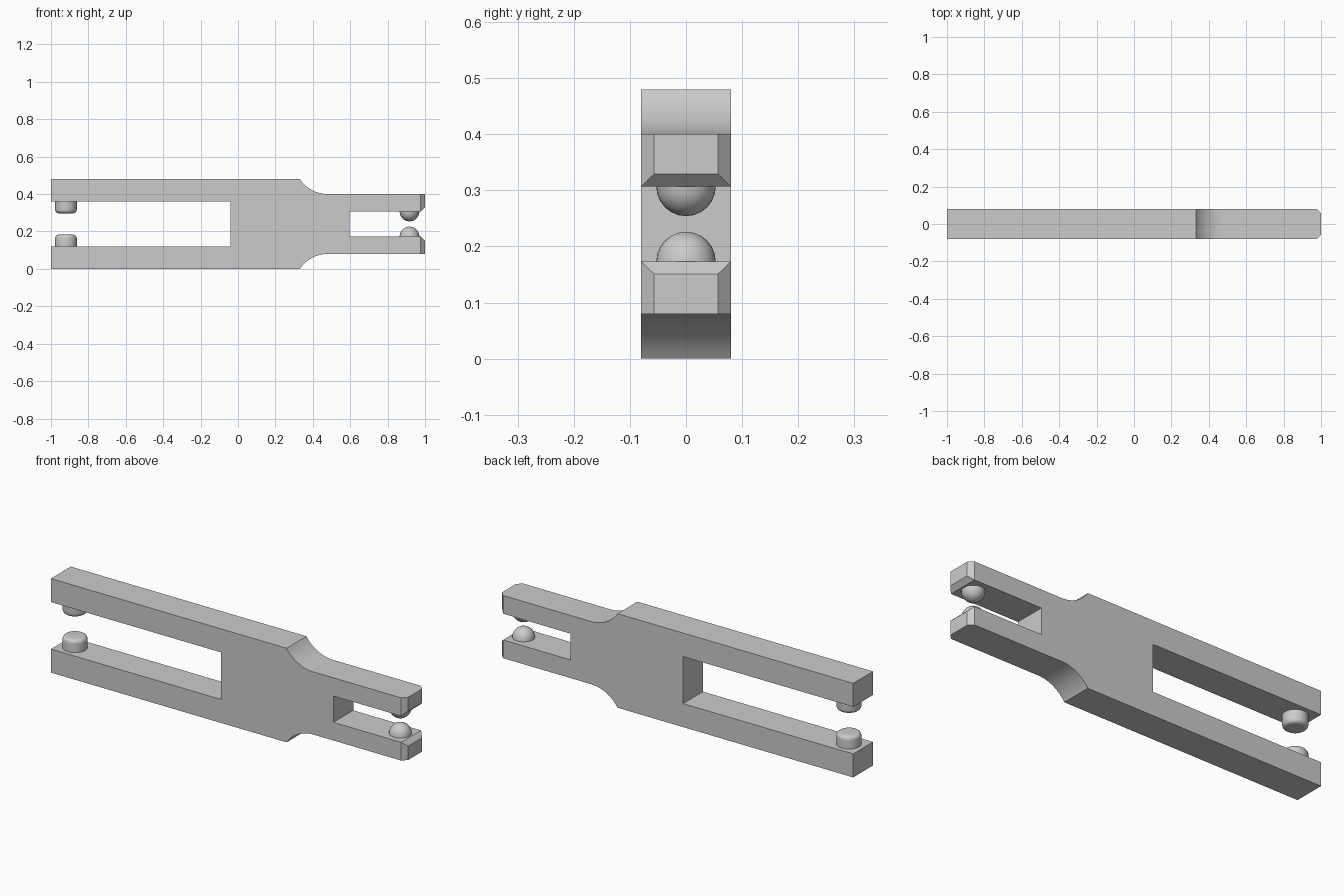
import bpy, bmesh, math

cube = bpy.data.objects.get("Cube")
if cube:
    bpy.data.objects.remove(cube, do_unlink=True)

MID = 0.24      # height of the mirror plane
HALF_Y = 0.08   # half thickness of the plate
TIP_X = 0.977   # where the tip chamfer starts

grey = bpy.data.materials.new("light_grey")
grey.use_nodes = True
grey.diffuse_color = (0.6, 0.6, 0.6, 1)
grey.node_tree.nodes["Principled BSDF"].inputs["Base Color"].default_value = (0.6, 0.6, 0.6, 1)


def finish(bm, name):
    bmesh.ops.recalc_face_normals(bm, faces=bm.faces)
    mesh = bpy.data.meshes.new(name)
    bm.to_mesh(mesh)
    bm.free()
    mesh.materials.append(grey)
    obj = bpy.data.objects.new(name, mesh)
    bpy.context.collection.objects.link(obj)
    bpy.ops.object.select_all(action='DESELECT')
    obj.select_set(True)
    bpy.context.view_layer.objects.active = obj
    bpy.ops.object.shade_smooth_by_angle(angle=math.radians(30))
    return obj


# Forked plate: upper half outline, mirrored to the lower half
r, arc_x = 0.18, 0.48
sweep = math.acos((r - 0.08) / r)
shoulder = [(arc_x - r * math.sin(sweep * (1 - i / 12)),
             0.16 + r - r * math.cos(sweep * (1 - i / 12))) for i in range(13)]
upper = [(-0.04, 0.12), (-1, 0.12), (-1, 0.24)] + shoulder
upper += [(TIP_X, 0.16), (TIP_X, 0.067), (0.595, 0.067)]
outline = upper + [(x, -z) for x, z in reversed(upper)]

bm = bmesh.new()
front = bm.faces.new([bm.verts.new((x, -HALF_Y, MID + z)) for x, z in outline])
back = bmesh.ops.extrude_face_region(bm, geom=[front], use_keep_orig=True)
for v in back["geom"]:
    if isinstance(v, bmesh.types.BMVert):
        v.co.y = HALF_Y
bmesh.ops.recalc_face_normals(bm, faces=bm.faces)

# Tips: pull each end face out, narrowing its sides and its inner edge
ends = [f for f in bm.faces if all(abs(v.co.x - TIP_X) < 1e-4 for v in f.verts)]
for end in ends:
    tip = bmesh.ops.extrude_discrete_faces(bm, faces=[end])["faces"][0]
    for v in tip.verts:
        v.co.x = 1
        v.co.y *= 0.057 / HALF_Y
        if abs(v.co.z - MID) < 0.1:
            v.co.z += math.copysign(0.022, v.co.z - MID)
bmesh.ops.remove_doubles(bm, verts=bm.verts, dist=1e-5)
finish(bm, "forked_plate")


# Contacts: turned profiles (radius, height) standing on an arm's inner face
def contact(name, profile, x, base, side, steps):
    bm = bmesh.new()
    verts = [bm.verts.new((x + rad, 0, MID + side * (base - h))) for rad, h in profile]
    edges = [bm.edges.new(pair) for pair in zip(verts, verts[1:])]
    bmesh.ops.spin(bm, geom=verts + edges, cent=(x, 0, 0), axis=(0, 0, 1),
                   angle=math.tau, steps=steps)
    bmesh.ops.remove_doubles(bm, verts=bm.verts, dist=1e-4)
    finish(bm, name)


quarter = [i * math.pi / 12 for i in range(7)]
dome = [(0.053 * math.cos(a), 0.053 * math.sin(a)) for a in quarter]
button = [(0.058, 0)] + [(0.038 + 0.02 * math.cos(a), 0.043 + 0.02 * math.sin(a))
                         for a in quarter] + [(0, 0.063)]
for word, side in (("upper", 1), ("lower", -1)):
    contact(word + "_dome_contact", dome, 0.917, 0.067, side, 24)
    contact(word + "_button_contact", button, -0.92, 0.12, side, 32)
